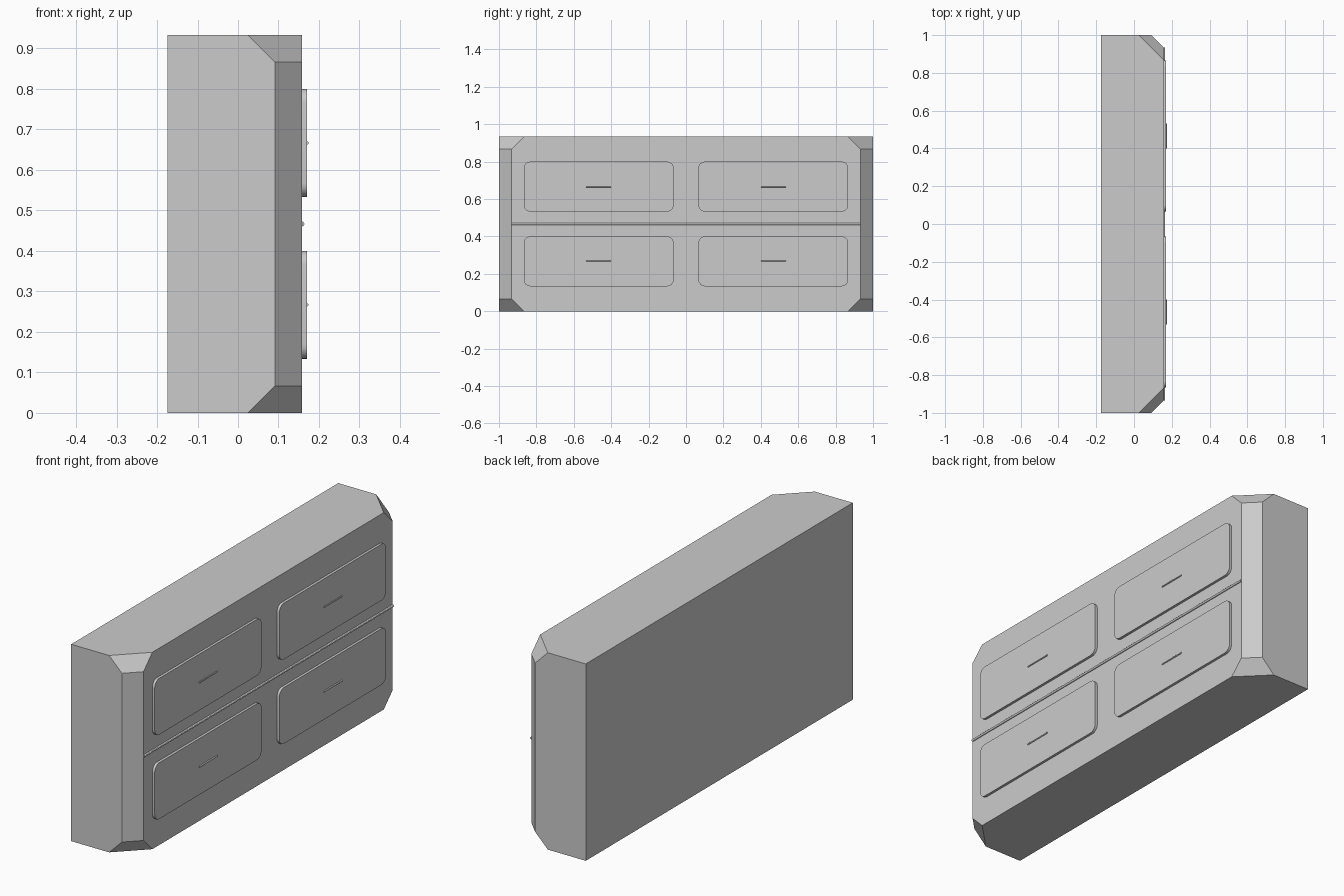
import bpy, bmesh, math
from mathutils import Matrix

if "Cube" in bpy.data.objects:
    bpy.data.objects.remove(bpy.data.objects["Cube"])

U = 1 / 15                      # design unit
BACK, FRONT = -0.1745, 0.1578
HEIGHT = 14 * U


def finish(bm, name):
    bmesh.ops.recalc_face_normals(bm, faces=bm.faces)
    mesh = bpy.data.meshes.new(name)
    bm.to_mesh(mesh)
    bm.free()
    obj = bpy.data.objects.new(name, mesh)
    bpy.context.collection.objects.link(obj)
    return obj


def smooth(obj):
    bpy.ops.object.select_all(action='DESELECT')
    obj.select_set(True)
    bpy.context.view_layer.objects.active = obj
    bpy.ops.object.shade_smooth_by_angle(angle=math.radians(30))


# Cabinet body: block cut along front vertical edges and front corners
def make_body():
    bm = bmesh.new()
    bmesh.ops.create_cube(bm, size=1, matrix=Matrix.Translation(
        ((BACK + FRONT) / 2, 0, HEIGHT / 2)) @ Matrix.Diagonal((FRONT - BACK, 2, HEIGHT, 1)))

    def cut(co, no):
        bmesh.ops.bisect_plane(bm, geom=bm.verts[:] + bm.edges[:] + bm.faces[:],
                               plane_co=co, plane_no=no, clear_outer=True)
        bmesh.ops.holes_fill(bm, edges=[e for e in bm.edges if e.is_boundary])

    for s in (-1, 1):
        cut((FRONT - U, s, 0), (1, s, 0))
        cut((FRONT - U, s, HEIGHT - U), (1, s, 1))
        cut((FRONT - U, s, U), (1, s, -1))
    return finish(bm, "cabinet_body")


# Raised panel with rounded corners
def make_panel(name, cy, cz, w=12 * U, h=4 * U, r=0.034, seg=6):
    bm = bmesh.new()
    verts = []
    for k, (sy, sz) in enumerate(((1, 1), (-1, 1), (-1, -1), (1, -1))):
        for i in range(seg + 1):
            a = math.pi / 2 * (k + i / seg)
            verts.append(bm.verts.new((FRONT - 0.005,
                                       cy + sy * (w / 2 - r) + r * math.cos(a),
                                       cz + sz * (h / 2 - r) + r * math.sin(a))))
    face = bm.faces.new(verts)
    ext = bmesh.ops.extrude_face_region(bm, geom=[face], use_keep_orig=True)
    bmesh.ops.translate(bm, vec=(0.0172, 0, 0),
                        verts=[v for v in ext['geom'] if isinstance(v, bmesh.types.BMVert)])
    smooth(finish(bm, name))


# Thin round bar lying along y
def make_bar(name, x, y, z, length, radius):
    bm = bmesh.new()
    bmesh.ops.create_cone(bm, cap_ends=True, segments=12, radius1=radius, radius2=radius,
                          depth=length, matrix=Matrix.Translation((x, y, z))
                          @ Matrix.Rotation(math.pi / 2, 4, 'X'))
    smooth(finish(bm, name))


make_body()

# Panels and their handles
for row, z in (("lower", 4 * U), ("upper", 10 * U)):
    for side, s in (("left", -1), ("right", 1)):
        make_panel(f"{row}_{side}_panel", s * 7 * U, z)
        make_bar(f"{row}_{side}_handle", FRONT + 0.0125, s * 7 * U, z, 2 * U, 0.0038)

# Rail between the rows
make_bar("middle_rail", FRONT, 0, 7 * U, 28 * U, 0.0062)
